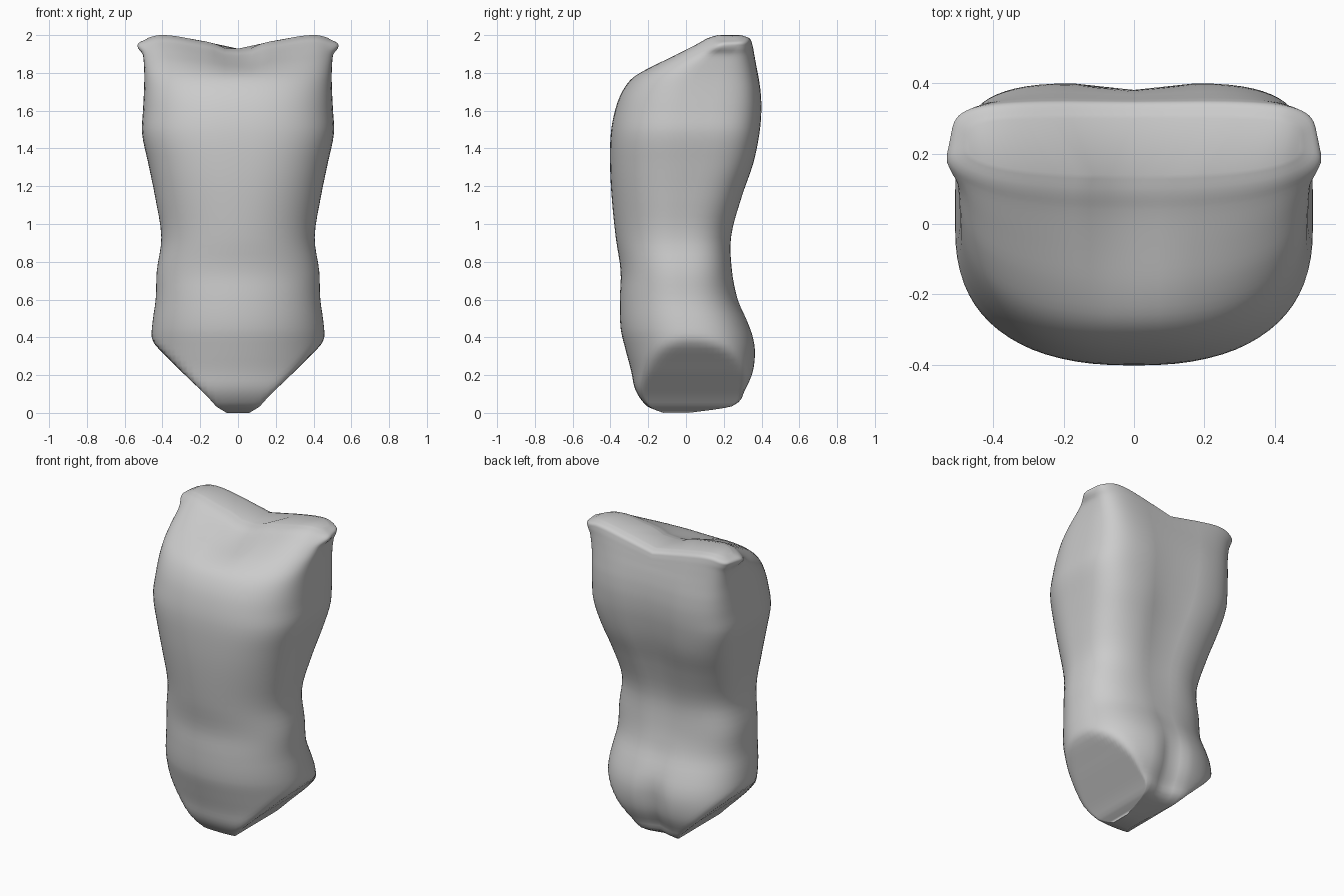
import bpy, bmesh, math

if "Cube" in bpy.data.objects:
    bpy.data.objects.remove(bpy.data.objects["Cube"])

# Torso profile: height, front y, back y, half-width before the leg cuts
ROWS = [
    (0.00, -0.12, 0.02, 0.44), (0.035, -0.205, 0.25, 0.44), (0.12, -0.268, 0.318, 0.45),
    (0.22, -0.29, 0.362, 0.455), (0.34, -0.322, 0.372, 0.46), (0.45, -0.347, 0.345, 0.457),
    (0.60, -0.35, 0.278, 0.436), (0.75, -0.346, 0.248, 0.43), (0.93, -0.372, 0.245, 0.406),
    (1.15, -0.394, 0.303, 0.44), (1.32, -0.402, 0.36, 0.475), (1.48, -0.398, 0.392, 0.508),
    (1.60, -0.376, 0.402, 0.503), (1.70, -0.338, 0.397, 0.498), (1.78, -0.278, 0.385, 0.496),
    (1.85, -0.18, 0.373, 0.498), (1.91, -0.065, 0.363, 0.503), (1.96, 0.04, 0.353, 0.515),
    (1.985, 0.09, 0.34, 0.512), (2.00, 0.14, 0.30, 0.47)]
LEG_CUT = [(0, 0.06), (0.03, 0.11), (0.1, 0.175), (0.2, 0.28), (0.3, 0.38), (0.36, 0.443), (0.42, 0.47)]
GROOVE = [(0, 0.02), (0.1, 0.06), (0.3, 0.055), (0.45, 0.02), (0.65, 0.005),
          (0.95, 0.015), (1.3, 0.032), (1.6, 0.022), (1.85, 0.01), (2, 0)]
N, STEPS = 72, 4


def lerp_table(table, z):
    for (a, va), (b, vb) in zip(table, table[1:]):
        if z <= b:
            return va + (vb - va) * max(0, (z - a) / (b - a))
    return table[-1][1]


def smooth(a, b, v):
    t = min(1, max(0, (v - a) / (b - a)))
    return t * t * (3 - 2 * t)


def catmull(p0, p1, p2, p3, t):
    """Spline through rows, with slopes measured against height."""
    h = p2[0] - p1[0]
    out = [p1[0] + h * t]
    for k in (1, 2, 3):
        m1 = (p2[k] - p0[k]) / (p2[0] - p0[0]) * h
        m2 = (p3[k] - p1[k]) / (p3[0] - p1[0]) * h
        out.append((2*t**3 - 3*t*t + 1) * p1[k] + (t**3 - 2*t*t + t) * m1
                   + (3*t*t - 2*t**3) * p2[k] + (t**3 - t*t) * m2)
    return out


def ring(z, yf, yb, w):
    yc, d = (yf + yb) / 2, (yb - yf) / 2
    cut = lerp_table(LEG_CUT, z) if z < 0.42 else 9
    groove = lerp_table(GROOVE, z)
    # rounder belly, squarer chest and back towards the shoulders
    n_front = 2.08 + 0.42 * smooth(0.9, 1.5, z)
    n_back = 2.5 + 0.5 * smooth(0.5, 0.9, z) + 1.2 * smooth(0.9, 1.5, z) + 0.9 * smooth(1.5, 1.9, z)
    pts = []
    for j in range(N):
        a = 2 * math.pi * j / N
        c, s = math.cos(a), math.sin(a)
        n = n_front if s < 0 else n_back
        x = math.copysign(abs(c) ** (2 / n), c) * w
        y = yc + math.copysign(abs(s) ** (2 / n), s) * d
        x = max(-cut, min(cut, x))
        # spine and seat groove
        if s > 0:
            width = 0.055 + 0.055 * smooth(0.4, 1.0, z)
            y -= groove * s * math.exp(-(x / width) ** 2)
        # shoulder knob
        x += math.copysign(0.018, x) * smooth(0.4, 0.5, abs(x)) * math.exp(
            -((y - 0.18) / 0.06) ** 2 - ((z - 1.96) / 0.03) ** 2)
        # neck dip and drooping shoulder tips
        dip = (0.032 * (1 - smooth(0.05, 0.15, abs(x))) + 0.04 * (1 - smooth(0.1, 0.4, abs(x)))
               + 0.022 * smooth(0.41, 0.52, abs(x)))
        pts.append((x, y, z - dip * smooth(1.75, 2.0, z)))
    return pts


# Torso: lofted rings closed with strip caps
profile = []
for i in range(len(ROWS) - 1):
    p0, p3 = ROWS[max(0, i - 1)], ROWS[min(len(ROWS) - 1, i + 2)]
    profile += [catmull(p0, ROWS[i], ROWS[i + 1], p3, k / STEPS) for k in range(STEPS)]
profile.append(ROWS[-1])

bm = bmesh.new()
loops = [[bm.verts.new(p) for p in ring(*r)] for r in profile]
for lo, hi in zip(loops, loops[1:]):
    for j in range(N):
        k = (j + 1) % N
        bm.faces.new((lo[j], lo[k], hi[k], hi[j]))
for loop in (loops[0], loops[-1]):
    for j in range(N // 2):
        quad = [loop[j], loop[j + 1], loop[N - j - 1], loop[(N - j) % N]]
        bm.faces.new(list(dict.fromkeys(quad)))
# soften the rims of the cuts
for _ in range(2):
    bmesh.ops.smooth_vert(bm, verts=[v for v in bm.verts if 0.02 < v.co.z < 0.5], factor=0.4,
                          use_axis_x=True, use_axis_y=True, use_axis_z=False)
bmesh.ops.recalc_face_normals(bm, faces=bm.faces)
mesh = bpy.data.meshes.new("torso")
bm.to_mesh(mesh)
bm.free()
torso = bpy.data.objects.new("torso", mesh)
bpy.context.collection.objects.link(torso)
for p in mesh.polygons:
    p.use_smooth = True
